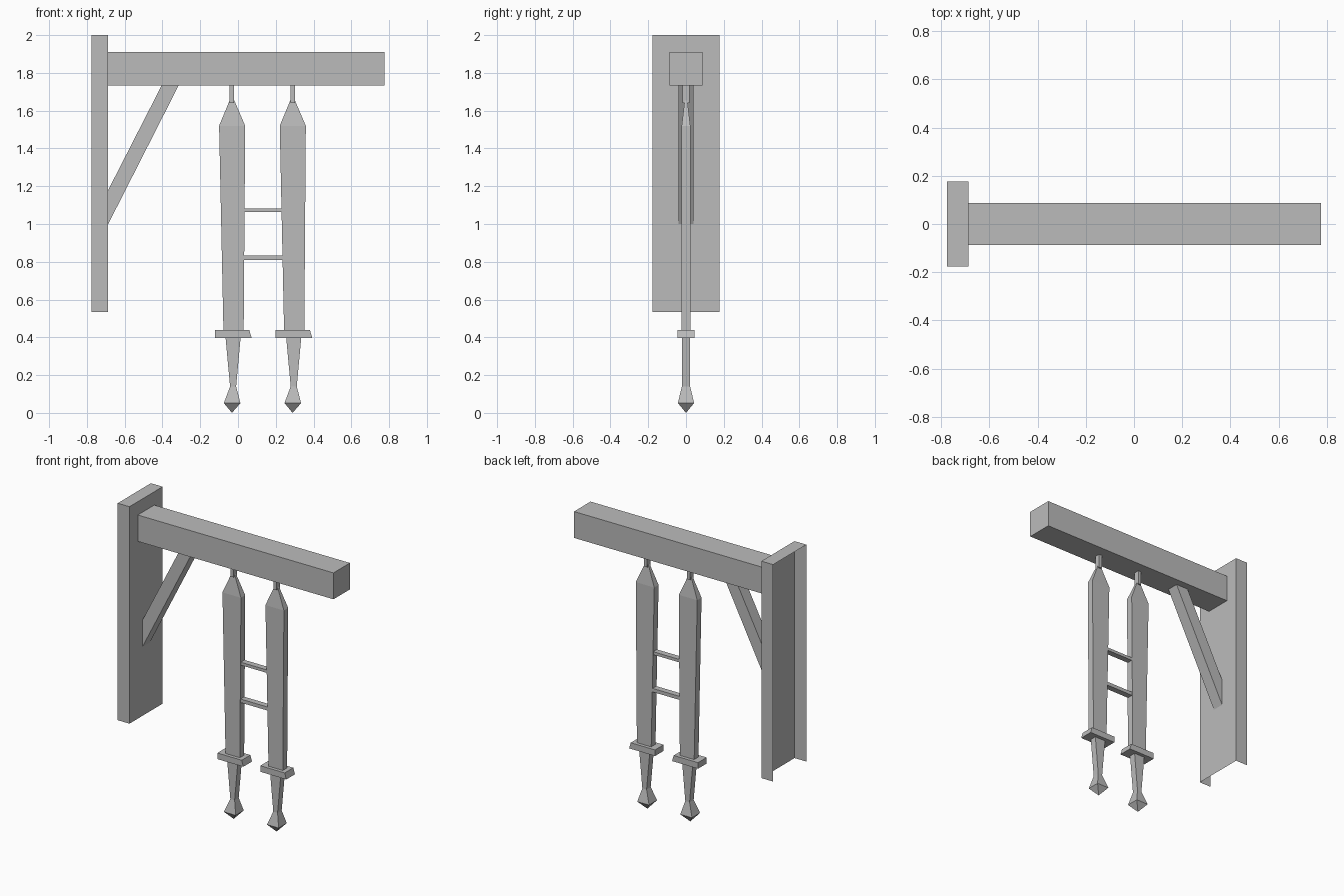
import bpy
import bmesh

cube = bpy.data.objects.get("Cube")
if cube:
    bpy.data.objects.remove(cube, do_unlink=True)

grey = bpy.data.materials.new("plain grey")
grey.use_nodes = True
COLOUR = (0.5, 0.5, 0.5, 1)
grey.diffuse_color = COLOUR
grey.node_tree.nodes["Principled BSDF"].inputs["Base Color"].default_value = COLOUR


def finish(name, bm):
    bmesh.ops.recalc_face_normals(bm, faces=bm.faces)
    mesh = bpy.data.meshes.new(name)
    bm.to_mesh(mesh)
    bm.free()
    mesh.materials.append(grey)
    obj = bpy.data.objects.new(name, mesh)
    bpy.context.collection.objects.link(obj)
    return obj


def loft(name, sections):
    """Join rectangles given as (z, left x, right x, half depth)."""
    bm = bmesh.new()
    rings = []
    for z, x0, x1, d in sections:
        corners = ((x0, -d), (x1, -d), (x1, d), (x0, d))
        rings.append([bm.verts.new((x, y, z)) for x, y in corners])
    for low, high in zip(rings, rings[1:]):
        for i in range(4):
            j = (i + 1) % 4
            bm.faces.new((low[i], low[j], high[j], high[i]))
    bm.faces.new(rings[0])
    bm.faces.new(rings[-1])
    bmesh.ops.remove_doubles(bm, verts=bm.verts, dist=0.0005)
    return finish(name, bm)


def box(name, x0, x1, d, z0, z1):
    return loft(name, [(z0, x0, x1, d), (z1, x0, x1, d)])


# Wall plate: a hollow shell, open at the back and underneath
plate = box("wall_plate", -0.775, -0.687, 0.177, 0.535, 2.0)
bm = bmesh.new()
bm.from_mesh(plate.data)
hidden = [f for f in bm.faces if f.normal.x < -0.9 or f.normal.z < -0.9]
bmesh.ops.delete(bm, geom=hidden, context='FACES')
bm.to_mesh(plate.data)
bm.free()

# Beam
box("beam", -0.687, 0.775, 0.088, 1.732, 1.91)

# Slanted brace, a side profile pushed through its depth
bm = bmesh.new()
profile = [(-0.687, 1.0), (-0.315, 1.732), (-0.405, 1.732), (-0.687, 1.18)]
face = bm.faces.new([bm.verts.new((x, -0.04, z)) for x, z in profile])
side = bmesh.ops.extrude_face_region(bm, geom=[face], use_keep_orig=True)
moved = [v for v in side["geom"] if isinstance(v, bmesh.types.BMVert)]
bmesh.ops.translate(bm, verts=moved, vec=(0, 0.08, 0))
finish("brace", bm)

# Two hanging swords, point upward
for side, c in (("right", -0.032), ("left", 0.289)):
    box(side + "_hanger", c - 0.012, c + 0.012, 0.018, 1.64, 1.732)
    loft(side + "_blade", [
        (0.435, c - 0.045, c + 0.062, 0.023),
        (1.52, c - 0.068, c + 0.07, 0.023),
        (1.655, c - 0.012, c + 0.012, 0.007),
    ])
    loft(side + "_guard", [
        (0.397, c - 0.09, c + 0.104, 0.046),
        (0.438, c - 0.09, c + 0.092, 0.046),
    ])
    loft(side + "_grip", [
        (0.14, c - 0.01, c + 0.022, 0.022),
        (0.4, c - 0.034, c + 0.046, 0.022),
    ])
    loft(side + "_pommel", [
        (0.0, c, c, 0),
        (0.052, c - 0.043, c + 0.045, 0.043),
        (0.14, c - 0.01, c + 0.022, 0.022),
    ])

# Rungs joining the blades
for name, z0, z1 in (("lower_rung", 0.81, 0.834), ("upper_rung", 1.063, 1.083)):
    box(name, 0.02, 0.25, 0.02, z0, z1)
